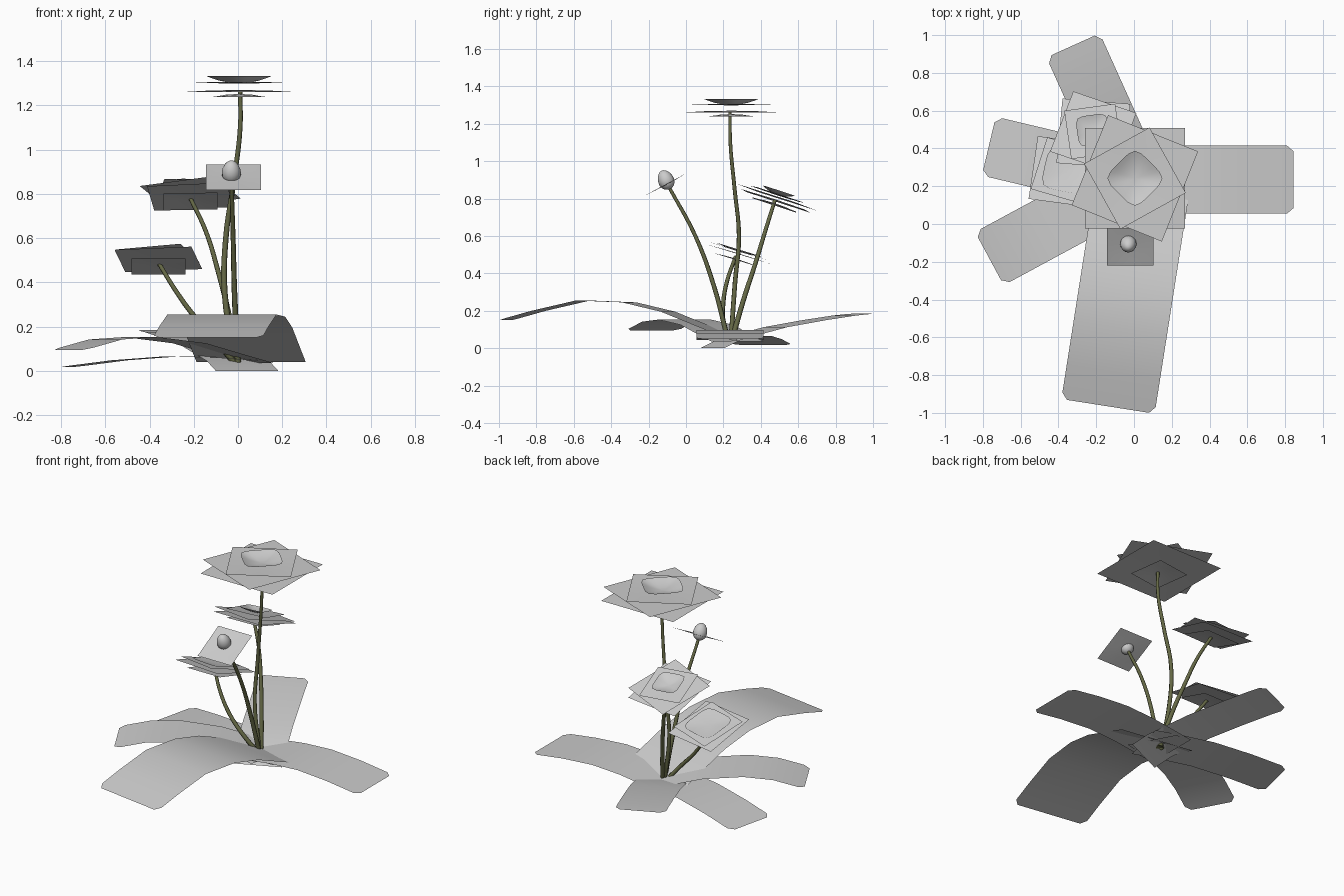
import bpy, bmesh, math
from mathutils import Vector, Matrix

if "Cube" in bpy.data.objects:
    bpy.data.objects.remove(bpy.data.objects["Cube"])


def material(name, rgb):
    m = bpy.data.materials.new(name)
    m.diffuse_color = (*rgb, 1)
    m.use_nodes = True
    m.node_tree.nodes["Principled BSDF"].inputs["Base Color"].default_value = m.diffuse_color
    return m


GREY = material("pale grey", (0.6, 0.6, 0.6))
OLIVE = material("olive green", (0.13, 0.14, 0.06))


def finish(bm, name, mat, matrix=Matrix.Identity(4)):
    bmesh.ops.transform(bm, matrix=matrix, verts=bm.verts)
    me = bpy.data.meshes.new(name)
    for f in bm.faces:
        f.smooth = True
    bm.to_mesh(me)
    bm.free()
    ob = bpy.data.objects.new(name, me)
    me.materials.append(mat)
    bpy.context.collection.objects.link(ob)
    return ob


def leaf(name, base, direction, width, profile):
    """Thin strip following (distance, height) points, with clipped tip corners."""
    d = Vector((*direction, 0)).normalized()
    side = Vector((d.y, -d.x, 0))
    (s0, z0), (s1, z1) = profile[-2:]
    k = 1 - 0.035 / (s1 - s0)
    rows = profile[:-1] + [(s0 + k * (s1 - s0), z0 + k * (z1 - z0)), profile[-1]]
    bm = bmesh.new()
    prev = None
    for i, (s, z) in enumerate(rows):
        w = width / 2 - (0.03 if i == len(rows) - 1 else 0)
        c = Vector((base[0], base[1], z)) + d * s
        row = [bm.verts.new(c + side * w * t) for t in (1, 0, -1)]
        if prev:
            for j in range(2):
                bm.faces.new((prev[j], row[j], row[j + 1], prev[j + 1]))
        prev = row
    bmesh.ops.recalc_face_normals(bm, faces=bm.faces)
    finish(bm, name, GREY)


# Leaves radiating from the base
leaf("front_leaf", (0.05, 0.23), (-0.155, -0.988), 0.5,
     [(-0.06, 0.04), (0.13, 0.115), (0.33, 0.195), (0.54, 0.245),
      (0.79, 0.255), (1.03, 0.2), (1.21, 0.15)])
leaf("right_leaf", (0, 0.235), (1, 0), 0.36,
     [(-0.1, 0.045), (0.05, 0.065), (0.2, 0.085), (0.4, 0.096),
      (0.62, 0.08), (0.845, 0.05)])
leaf("back_leaf", (0, 0.23), (-0.41, 0.91), 0.31,
     [(-0.1, 0.0), (0, 0.045), (0.27, 0.112), (0.5, 0.15),
      (0.68, 0.175), (0.785, 0.185)])
leaf("left_leaf", (0, 0.23), (-0.97, 0.23), 0.32,
     [(-0.1, 0.048), (0.05, 0.058), (0.3, 0.066), (0.55, 0.048), (0.79, 0.018)])
leaf("front_left_leaf", (0, 0.23), (-0.88, -0.475), 0.32,
     [(-0.1, 0.035), (0, 0.06), (0.25, 0.125), (0.5, 0.153),
      (0.68, 0.142), (0.87, 0.095)])


def stem(name, points):
    cu = bpy.data.curves.new(name, 'CURVE')
    cu.dimensions = '3D'
    cu.bevel_depth = 0.012
    cu.bevel_resolution = 1
    cu.resolution_u = 5
    cu.use_fill_caps = True
    sp = cu.splines.new('BEZIER')
    sp.bezier_points.add(len(points) - 1)
    for i, (p, co) in enumerate(zip(sp.bezier_points, points)):
        p.co = co
        p.radius = 1.2 - 0.4 * i / (len(points) - 1)
        p.handle_left_type = p.handle_right_type = 'AUTO'
    cu.materials.append(OLIVE)
    ob = bpy.data.objects.new(name, cu)
    bpy.context.collection.objects.link(ob)
    bpy.ops.object.select_all(action='DESELECT')
    bpy.context.view_layer.objects.active = ob
    ob.select_set(True)
    bpy.ops.object.convert(target='MESH')


# Curved stems
stem("tall_stem", [(-0.01, 0.24, 0.04), (-0.06, 0.262, 0.35), (-0.055, 0.283, 0.6),
                   (-0.02, 0.26, 0.85), (0.01, 0.237, 1.1), (0.01, 0.235, 1.26)])
stem("middle_stem", [(0, 0.245, 0.04), (-0.04, 0.305, 0.25), (-0.09, 0.37, 0.45),
                     (-0.145, 0.425, 0.63), (-0.22, 0.475, 0.79)])
stem("low_stem", [(-0.02, 0.23, 0.04), (-0.1, 0.2, 0.14), (-0.2, 0.2, 0.25),
                  (-0.28, 0.22, 0.36), (-0.36, 0.265, 0.49)])
stem("bud_stem", [(0, 0.225, 0.04), (-0.015, 0.15, 0.33), (-0.022, 0.05, 0.6),
                  (-0.03, -0.09, 0.86)])


def placement(pos, normal, scale=1.0):
    rot = Vector((0, 0, 1)).rotation_difference(Vector(normal).normalized())
    return Matrix.Translation(pos) @ rot.to_matrix().to_4x4() @ Matrix.Scale(scale, 4)


def sheet(name, matrix, half, angle, z, lift):
    """Square petal sheet whose edges rise or droop by lift."""
    bm = bmesh.new()
    bmesh.ops.create_grid(bm, x_segments=4, y_segments=4, size=half)
    for v in bm.verts:
        v.co.z = z + lift * min(1, (v.co.length / half) ** 2)
    finish(bm, name, GREY, matrix @ Matrix.Rotation(math.radians(angle), 4, 'Z'))


def bowl(name, matrix, half, angle, z, depth):
    """Rounded-square cup in the heart of a flower."""
    bm = bmesh.new()
    n = 24
    centre = bm.verts.new((0, 0, z))
    prev = None
    for t in (0.3, 0.6, 0.85, 1.0):
        ring = []
        for i in range(n):
            a = 2 * math.pi * i / n
            c, s = math.cos(a), math.sin(a)
            r = t * half / (abs(c) ** 5 + abs(s) ** 5) ** 0.2
            ring.append(bm.verts.new((r * c, r * s, z + depth * t * t)))
        for i in range(n):
            j = (i + 1) % n
            if prev:
                bm.faces.new((prev[i], ring[i], ring[j], prev[j]))
            else:
                bm.faces.new((centre, ring[i], ring[j]))
        prev = ring
    finish(bm, name, GREY, matrix @ Matrix.Rotation(math.radians(angle), 4, 'Z'))


# Flowers: stacked square sheets (half size, angle, height, edge lift) and a cup
def flower(name, matrix, layers, cup):
    for i, layer in enumerate(layers):
        sheet(f"{name}_petals_{i + 1}", matrix, *layer)
    bowl(f"{name}_cup", matrix, *cup)


FULL = [(0.12, 8, 0.012, -0.014), (0.265, 0, 0.03, -0.01), (0.257, -22, 0.047, 0.0),
        (0.198, 29, 0.058, 0.008)]
flower("tall_flower", placement((0.005, 0.242, 1.24), (0, 0, 1)), FULL,
       (0.118, 45, 0.06, 0.032))
MID = [(0.18, 0, 0.0, -0.014), (0.265, -5, 0.03, -0.01), (0.262, -20, 0.05, 0.0),
       (0.2, 8, 0.065, 0.008)]
flower("middle_flower", placement((-0.215, 0.475, 0.775), (-0.02, 0.31, 0.95), 0.68), MID,
       (0.125, 8, 0.068, 0.035))
LOW = [(0.18, 0, -0.01, -0.01), (0.258, -8, 0.035, -0.006), (0.22, -17, 0.05, 0.004)]
flower("low_flower", placement((-0.36, 0.27, 0.485), (0, 0.29, 0.95), 0.68), LOW,
       (0.17, -12, 0.05, 0.015))

# Closed bud on its square sepal sheet
sheet("bud_sepals", placement((-0.02, -0.108, 0.872), (0, -0.47, 0.88)), 0.124, 0, 0, 0.004)
bm = bmesh.new()
bmesh.ops.create_uvsphere(bm, u_segments=16, v_segments=10, radius=1)
for v in bm.verts:
    taper = 1 - 0.12 * v.co.z
    v.co = (v.co.x * 0.043 * taper, v.co.y * 0.043 * taper, v.co.z * 0.054)
finish(bm, "bud", GREY, placement((-0.03, -0.108, 0.9), (0, -0.4, 0.9)))
